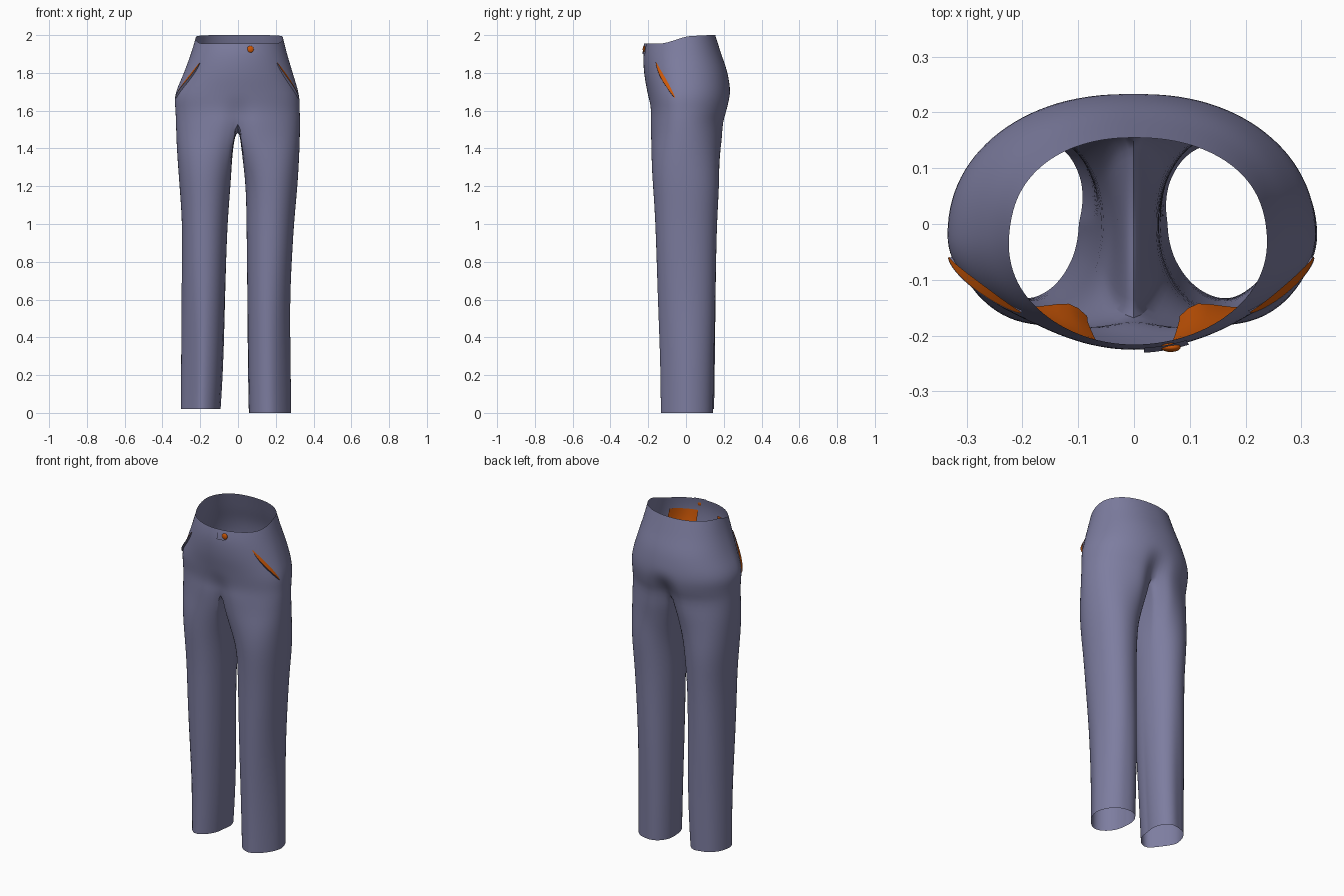
import bpy, bmesh, math
from mathutils import Vector

if "Cube" in bpy.data.objects:
    bpy.data.objects.remove(bpy.data.objects["Cube"])

def material(name, rgb):
    m = bpy.data.materials.new(name)
    m.diffuse_color = (*rgb, 1)
    m.use_nodes = True
    m.node_tree.nodes["Principled BSDF"].inputs["Base Color"].default_value = m.diffuse_color
    return m

CLOTH = material("slate blue cloth", (0.205, 0.205, 0.35))
ORANGE = material("orange trim", (0.60, 0.095, 0.002))

# z, half width at -x, half width at +x, front y, back y
TORSO = [(1.54, .329, .329, -.196, .208), (1.60, .331, .327, -.192, .226),
         (1.68, .334, .324, -.202, .236), (1.80, .287, .290, -.222, .220),
         (1.90, .250, .260, -.225, .187), (2.00, .220, .235, -.207, .155)]
# z, outer and inner x of -x leg, outer and inner x of +x leg, front y, back y
LEG = [(0.00, .302, .100, .282, .060, -.135, .140), (0.25, .302, .085, .280, .055, -.138, .145),
       (0.60, .300, .070, .277, .050, -.150, .155), (1.00, .297, .055, .297, .045, -.163, .165),
       (1.20, .310, .040, .315, .040, -.176, .176), (1.40, .324, .026, .326, .018, -.200, .184),
       (1.54, .329, .000, .329, .000, -.196, .206)]
YC = -0.02
K, M = 28, 9          # points round the outside of a half, points along the crotch
Z_FORK = 1.54

def smooth(t):
    t = min(1, max(0, t))
    return t * t * (3 - 2 * t)

def sample(table, z):
    """Smooth lookup between table rows."""
    z = min(max(z, table[0][0]), table[-1][0])
    n = len(table)
    i = max(j for j in range(n - 1) if table[j][0] <= z)
    a, b = table[i], table[i + 1]
    p, q = table[max(i - 1, 0)], table[min(i + 2, n - 1)]
    h = b[0] - a[0]
    t = (z - a[0]) / h
    out = []
    for c in range(1, len(a)):
        m0 = (b[c] - p[c]) / (b[0] - p[0]) * h
        m1 = (q[c] - a[c]) / (q[0] - a[0]) * h
        out.append((2*t**3 - 3*t*t + 1) * a[c] + (t**3 - 2*t*t + t) * m0
                   + (3*t*t - 2*t**3) * b[c] + (t**3 - t*t) * m1)
    return out

def torso(side, th, z):
    """Point on the hips: th -90 is centre front, 0 the side, 90 centre back."""
    xl, xr, yf, yb = sample(TORSO, z)
    c, s = max(0, math.cos(th)), math.sin(th)
    low = smooth((1.8 - z) / .26)
    e = 2 / (2.2 - .1 * low) if s > 0 else 2 / (2 + .08 * low)
    x = (xr if side > 0 else xl) * c ** e
    y = YC + ((yb - YC) * s ** e if s > 0 else (YC - yf) * -(-s) ** e)
    cleft = math.exp(-(x / .055) ** 2) * smooth((1.70 - z) / .18)
    y = YC + (y - YC) * (1 - cleft * (.25 if s > 0 else .15))
    return Vector((side * x, y, z))

def rim(side, th):
    y = torso(side, th, 1.98).y
    return 1.955 + .04 * smooth((y + .14) / .17) + .005 * smooth(y / .15)

def leg(side, ph, z):
    oL, iL, oR, iR, yf, yb = sample(LEG, z)
    o, i = (oR, iR) if side > 0 else (oL, iL)
    c, s = math.cos(ph), math.sin(ph)
    e = 2 / (2.0 + .1 * smooth(z))
    # the hems lean: the inner back corner bulges, the outer front corner is cut
    lean = smooth((1.0 - z) / .9) * (.12 if side > 0 else .21)
    r = 1 - lean * max(0, -2 * s * c) * math.copysign(1, c)
    x = (o + i) / 2 + r * (o - i) / 2 * math.copysign(abs(c) ** e, c)
    y = (yf + yb) / 2 + r * (yb - yf) / 2 * math.copysign(abs(s) ** e, s)
    return Vector((side * x, y, z)), o, i

def thigh(side, start, ph, z):
    """Leg point, eased from the fork outline so that hips flow into legs."""
    p, o, i = leg(side, ph, z)
    w = smooth((Z_FORK + .02 - z) / .42)
    p0 = Vector((side * (i + abs(start.x) / .329 * (o - i)), start.y, z))
    return p0.lerp(p, w)

def make(name, bm, mat, smooth_angle=40):
    me = bpy.data.meshes.new(name)
    bm.to_mesh(me)
    bm.free()
    me.materials.append(mat)
    ob = bpy.data.objects.new(name, me)
    bpy.context.collection.objects.link(ob)
    bpy.context.view_layer.objects.active = ob
    bpy.ops.object.select_all(action='DESELECT')
    ob.select_set(True)
    bpy.ops.object.shade_smooth_by_angle(angle=math.radians(smooth_angle))
    return ob

def skin(bm, rows, closed):
    rows = [[bm.verts.new(p) for p in r] for r in rows]
    for a, b in zip(rows, rows[1:]):
        n = len(a)
        for i in range(n if closed else n - 1):
            j = (i + 1) % n
            bm.faces.new((a[i], a[j], b[j], b[i]))

# trousers: two hip halves and two legs, welded along the centre seams
bm = bmesh.new()
angles = [math.pi * (i / K - .5) for i in range(K + 1)]
for side in (-1, 1):
    rows = []
    for r in range(13):
        v = r / 12
        rows.append([torso(side, t, rim(side, t) * (1 - v) + Z_FORK * v) for t in angles])
    skin(bm, rows, False)
    front, back = rows[-1][0], rows[-1][-1]
    crotch = []
    for k in range(1, M + 1):
        u = k / (M + 1)
        p = back.lerp(front, u)
        p.z -= .05 * math.sin(math.pi * u)
        crotch.append(p)
    phis = [math.radians(-150 + 300 * i / K) for i in range(K + 1)]
    phis += [math.radians(150 + 60 * k / (M + 1)) for k in range(1, M + 1)]
    fork = rows[-1] + crotch
    hem = .02 if side < 0 else 0
    levels = [1.465, 1.42, 1.36, 1.28, 1.2, 1.1, 1.0, .88, .75, .6, .45, .3, .15, hem]
    skin(bm, [fork] + [[thigh(side, f, p, z) for f, p in zip(fork, phis)] for z in levels], True)
bmesh.ops.remove_doubles(bm, verts=bm.verts, dist=1e-4)
bmesh.ops.recalc_face_normals(bm, faces=bm.faces)
trousers = make("trousers", bm, CLOTH, 60)
sub = trousers.modifiers.new("soften", 'SUBSURF')
sub.levels = sub.render_levels = 1

def out(p, d):
    """Move a hip point outward from the middle by d."""
    n = Vector((p.x / .11, (p.y - YC) / .05, 0)).normalized()
    return p + n * d

# gaping pocket trims with cloth lips, and inner pocket bags, on both hips
for side, word in ((-1, "right"), (1, "left")):
    trim, lip = [], []
    for i in range(17):
        u = i / 16
        th = math.radians(-41 + 29 * u ** 1.1)
        z = 1.855 - .185 * u
        w = .002 + .010 * math.sin(math.pi * u) ** .8
        edge = [torso(side, th + k * w * 2.6, z + k * w * .6) for k in (1, 0, -1)]
        trim.append([out(p, .003 + d * w) for p, d in zip(edge, (0, .35, .7))])
        foot = torso(side, th - w * 3.2, z - w * 1.6)
        lip.append([out(edge[2], .004 + .7 * w), out(foot, -.003)])
    bm = bmesh.new()
    skin(bm, trim, False)
    make(word + "_pocket_trim", bm, ORANGE)
    bm = bmesh.new()
    skin(bm, lip, False)
    make(word + "_pocket_lip", bm, CLOTH)

    bm = bmesh.new()
    rows = []
    for i in range(9):
        u = i / 8
        rows.append([out(torso(side, math.radians(-75 + 38 * j / 10), 1.885 - .24 * u),
                         -.008 - .036 * u * smooth((7.5 - j) / 6) * smooth((j + 2) / 4))
                     for j in range(11)])
    skin(bm, rows, False)
    make(word + "_pocket_bag", bm, ORANGE)

# overlapping fly tab at the waist
bm = bmesh.new()
skin(bm, [[out(torso(1, math.radians(-86 + 18 * j / 8), 1.955 - .055 * i / 3), .006)
           for j in range(9)] for i in range(4)], False)
make("fly_tab", bm, CLOTH)

# waist button
bm = bmesh.new()
bmesh.ops.create_uvsphere(bm, u_segments=24, v_segments=12, radius=.018)
spot = torso(1, math.radians(-75), 1.925)
for v in bm.verts:
    v.co.y *= .45
    v.co += spot + Vector((0, -.006, 0))
make("button", bm, ORANGE)
